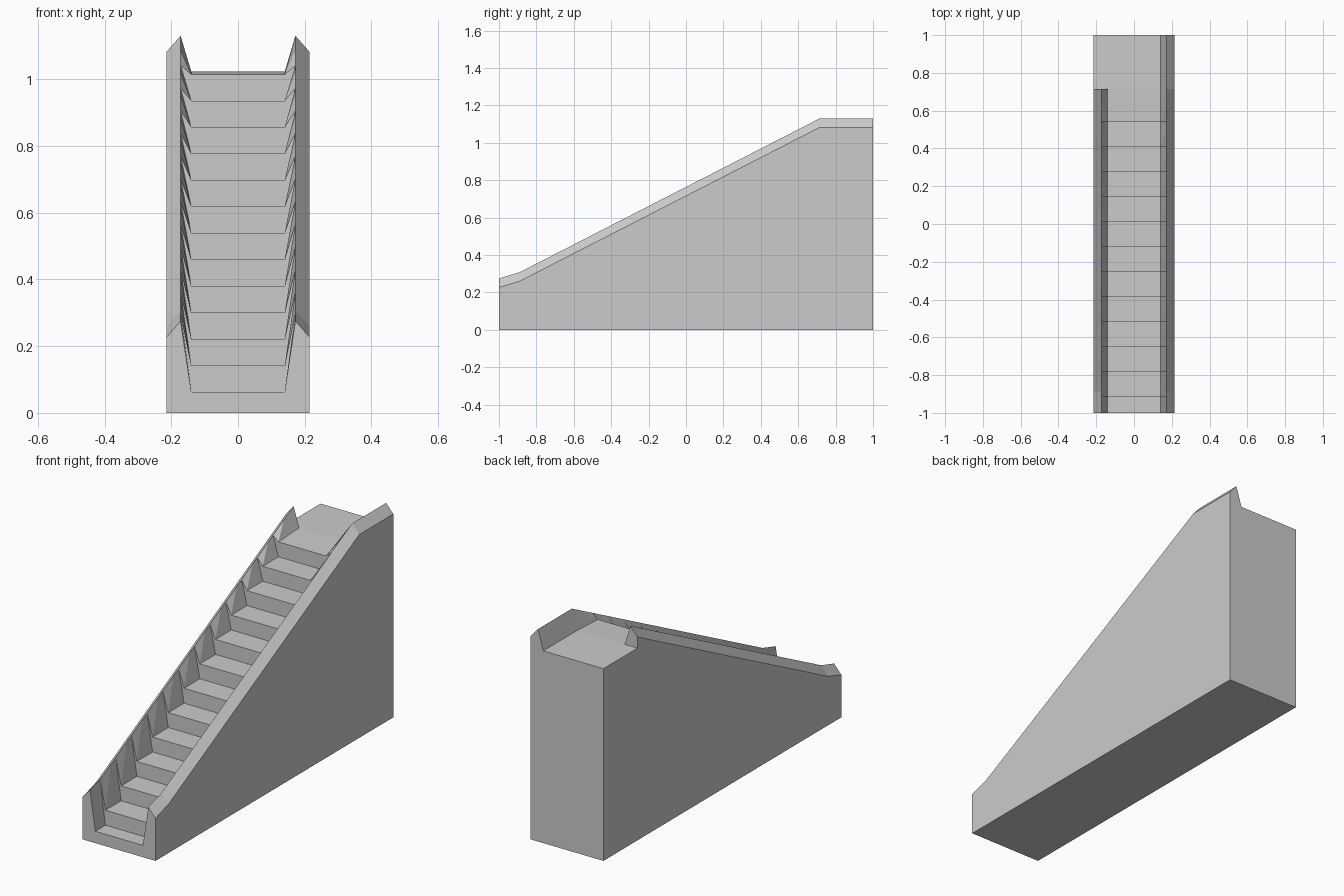
import bpy, bmesh

if "Cube" in bpy.data.objects:
    bpy.data.objects.remove(bpy.data.objects["Cube"])

HALF, RIDGE_X, INNER_X = 0.214, 0.172, 0.14
STEPS, RUN, RISE = 12, 0.1323, 0.0793
FIRST_Y, FIRST_Z = -0.915, 0.063
KINK, CREST, LANDING = -0.89, 0.714, 1.023


def ridge_height(y):
    """Height of the sharp top line of the side walls."""
    if y < KINK:
        return 0.275 + (y + 1) * 0.3
    return min(1.13, 0.308 + (y - KINK) * (1.13 - 0.308) / (CREST - KINK))


def section(tread_y, tread_z, wall_y, left_open=False):
    """One U-shaped cross-section; the left wall can drop to the landing."""
    top = ridge_height(wall_y)
    left_ridge, left_outer = (LANDING, LANDING) if left_open else (top, top - 0.048)
    return [(-HALF, wall_y, 0), (-HALF, wall_y, left_outer),
            (-RIDGE_X, wall_y, left_ridge), (-INNER_X, tread_y, tread_z),
            (INNER_X, tread_y, tread_z), (RIDGE_X, wall_y, top),
            (HALF, wall_y, top - 0.048), (HALF, wall_y, 0)]


# Sections from the front to the back, with a riser and a wall facet per step
rows = [section(-1, FIRST_Z, -1)]
for i in range(STEPS):
    y, z = FIRST_Y + i * RUN, FIRST_Z + i * RISE
    rows.append(section(y, z, y))
    rows.append(section(y, z + RISE, y))
    if i == 0:
        rows.append(section(y, z + RISE, KINK))
    rows.append(section(y, z + RISE, y + 0.09))

# Landing, open on the left side
rows += [section(CREST, LANDING, CREST),
         section(CREST, LANDING, CREST, True),
         section(1, LANDING, 1, True)]

# Bridge the sections into one closed staircase
bm = bmesh.new()
rings = [[bm.verts.new(p) for p in row] for row in rows]
for a, b in zip(rings, rings[1:]):
    for k in range(len(a)):
        n = (k + 1) % len(a)
        bm.faces.new((a[k], a[n], b[n], b[k]))
bm.faces.new(rings[0])
bm.faces.new(rings[-1][::-1])
bmesh.ops.remove_doubles(bm, verts=bm.verts[:], dist=0.0005)
bmesh.ops.dissolve_degenerate(bm, dist=0.0005, edges=bm.edges[:])
bmesh.ops.recalc_face_normals(bm, faces=bm.faces[:])

mesh = bpy.data.meshes.new("staircase")
bm.to_mesh(mesh)
bm.free()
staircase = bpy.data.objects.new("staircase", mesh)
bpy.context.collection.objects.link(staircase)
